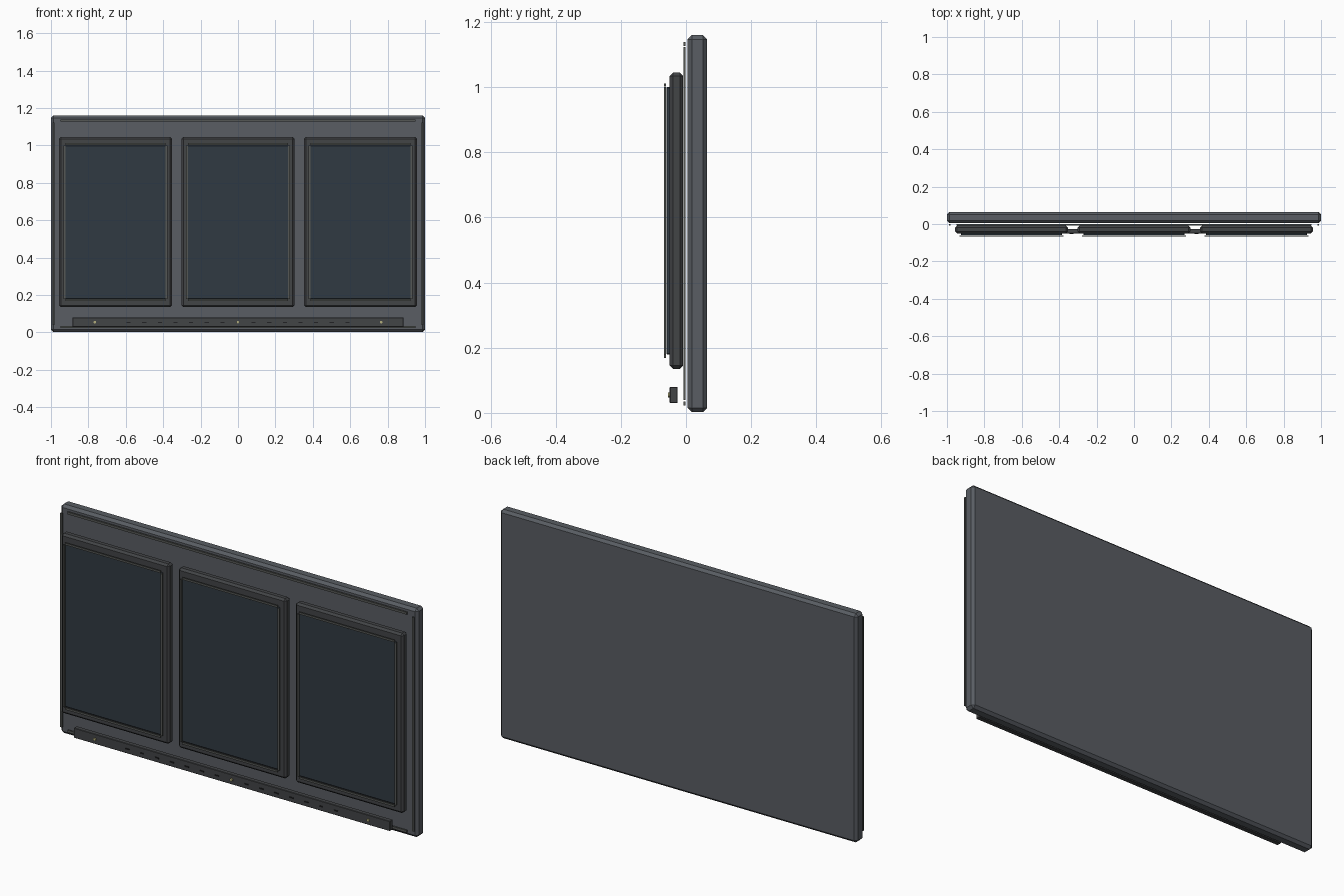
import bpy

if "Cube" in bpy.data.objects:
    bpy.data.objects.remove(bpy.data.objects["Cube"])


def material(name, rgb):
    m = bpy.data.materials.new(name)
    m.diffuse_color = (*rgb, 1)
    m.use_nodes = True
    m.node_tree.nodes["Principled BSDF"].inputs["Base Color"].default_value = m.diffuse_color
    return m


SHELL = material("shell_grey", (0.10, 0.11, 0.125))
BEZEL = material("bezel_dark", (0.055, 0.058, 0.062))
GLASS = material("glass_blue", (0.03, 0.042, 0.055))
TRIM = material("trim_grey", (0.09, 0.095, 0.09))
SLOT = material("slot_black", (0.015, 0.015, 0.017))
LIGHT = material("indicator", (0.45, 0.42, 0.2))


def box(name, x, y, z, mat, bevel=0.0):
    """Box from (min, max) ranges, with an optional chamfer."""
    lo, hi = zip(x, y, z)
    bpy.ops.mesh.primitive_cube_add(
        size=1, location=[(a + b) / 2 for a, b in zip(lo, hi)])
    ob = bpy.context.object
    ob.name = name
    ob.scale = [b - a for a, b in zip(lo, hi)]
    bpy.ops.object.transform_apply(location=False, rotation=False, scale=True)
    ob.data.materials.append(mat)
    if bevel:
        mod = ob.modifiers.new("chamfer", 'BEVEL')
        mod.width = bevel
        mod.segments = 1
    return ob


def span(c, half):
    return (c - half, c + half)


# Back panel
box("back_panel", (-1, 1), (0.005, 0.065), (0.002, 1.16), SHELL, 0.013)

# Thin seam strips just in front of the panel
for name, z in (("top", 1.133), ("bottom", 0.029)):
    box(f"panel_strip_{name}", (-0.95, 0.95), (-0.008, -0.001), span(z, 0.006), TRIM)
for name, x in (("left", -0.985), ("right", 0.985)):
    box(f"panel_strip_{name}", span(x, 0.005), (-0.008, -0.001), (0.04, 1.123), TRIM)

# Three portrait screens, each with bezel, glass and edge trim
for name, cx in (("left", -0.655), ("middle", 0), ("right", 0.655)):
    box(f"bezel_{name}", span(cx, 0.302), (-0.05, -0.009), (0.135, 1.045), BEZEL, 0.01)
    box(f"glass_{name}", span(cx, 0.27), (-0.06, -0.049), (0.18, 1.0), GLASS, 0.002)
    for z in (0.174, 1.007):
        box(f"glass_trim_{name}", span(cx, 0.267), (-0.067, -0.061), span(z, 0.005), TRIM)
    for side in (-1, 1):
        box(f"glass_trim_{name}", span(cx + side * 0.273, 0.005),
            (-0.067, -0.061), (0.18, 1.0), TRIM)

# Control bar below the screens
box("control_bar", (-0.885, 0.885), (-0.05, -0.026), (0.03, 0.08), BEZEL, 0.002)

# Row of slots on the bar
for i in range(-7, 8):
    box("bar_slot", span(i * 0.0835, 0.011), (-0.053, -0.049), span(0.053, 0.003), SLOT)

# Indicator lights
for x in (-0.765, 0, 0.765):
    bpy.ops.mesh.primitive_cylinder_add(
        vertices=16, radius=0.007, depth=0.008,
        location=(x, -0.052, 0.055), rotation=(1.5708, 0, 0))
    ob = bpy.context.object
    ob.name = "indicator_light"
    ob.data.materials.append(LIGHT)
    bpy.ops.object.shade_smooth_by_angle()
